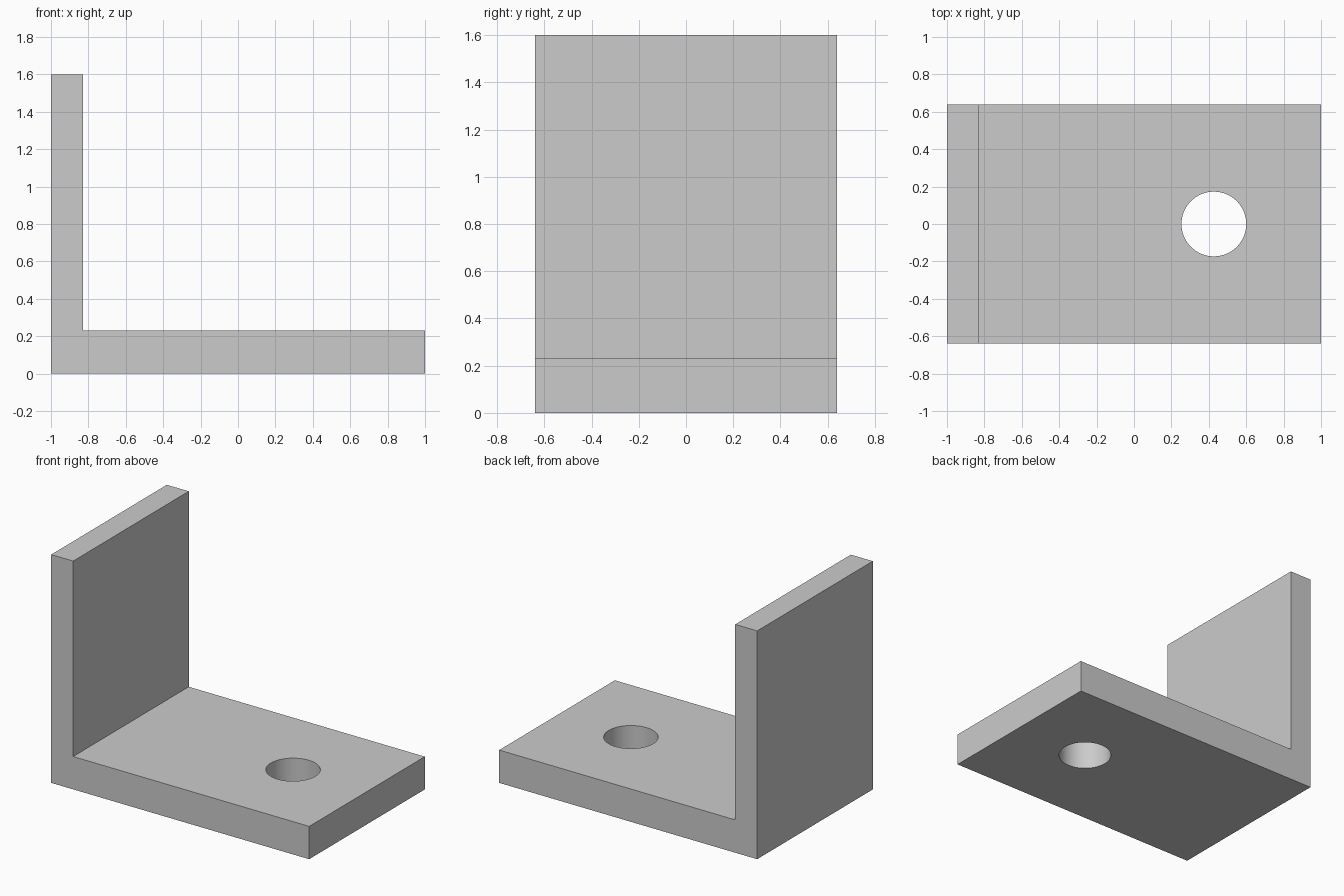
import bpy
import bmesh
from math import radians

default = bpy.data.objects.get("Cube")
if default:
    bpy.data.objects.remove(default, do_unlink=True)

# Single grey finish
grey = bpy.data.materials.new("light_grey")
grey.use_nodes = True
color = (0.6, 0.6, 0.6, 1)
grey.diffuse_color = color
grey.node_tree.nodes["Principled BSDF"].inputs["Base Color"].default_value = color

LENGTH, DEPTH, HEIGHT = 2.0, 1.28, 1.6
WALL, BASE = 0.17, 0.23
HOLE_X, HOLE_R = 0.427, 0.173

# L-shaped bracket: side profile extruded along y
left, right = -LENGTH / 2, LENGTH / 2
profile = [(left, 0), (right, 0), (right, BASE),
           (left + WALL, BASE), (left + WALL, HEIGHT), (left, HEIGHT)]
bm = bmesh.new()
face = bm.faces.new([bm.verts.new((x, -DEPTH / 2, z)) for x, z in profile])
extruded = bmesh.ops.extrude_face_region(bm, geom=[face])["geom"]
bmesh.ops.translate(bm, vec=(0, DEPTH, 0),
                    verts=[v for v in extruded if isinstance(v, bmesh.types.BMVert)])
bmesh.ops.recalc_face_normals(bm, faces=bm.faces)
mesh = bpy.data.meshes.new("angle_bracket")
bm.to_mesh(mesh)
bm.free()
mesh.materials.append(grey)
bracket = bpy.data.objects.new("angle_bracket", mesh)
bpy.context.collection.objects.link(bracket)

# Round bolt hole through the base plate
bpy.ops.mesh.primitive_cylinder_add(vertices=64, radius=HOLE_R, depth=BASE * 2,
                                    location=(HOLE_X, 0, BASE / 2))
cutter = bpy.context.object
cutter.name = "bolt_hole_cutter"
cutter.data.materials.append(grey)

cut = bracket.modifiers.new("bolt_hole", "BOOLEAN")
cut.operation = "DIFFERENCE"
cut.solver = "EXACT"
cut.object = cutter

# Bake the hole, then smooth only its wall
bpy.ops.object.select_all(action="DESELECT")
bracket.select_set(True)
bpy.context.view_layer.objects.active = bracket
bpy.ops.object.modifier_apply(modifier=cut.name)
bpy.data.objects.remove(cutter, do_unlink=True)
bpy.ops.object.shade_smooth_by_angle(angle=radians(30))
